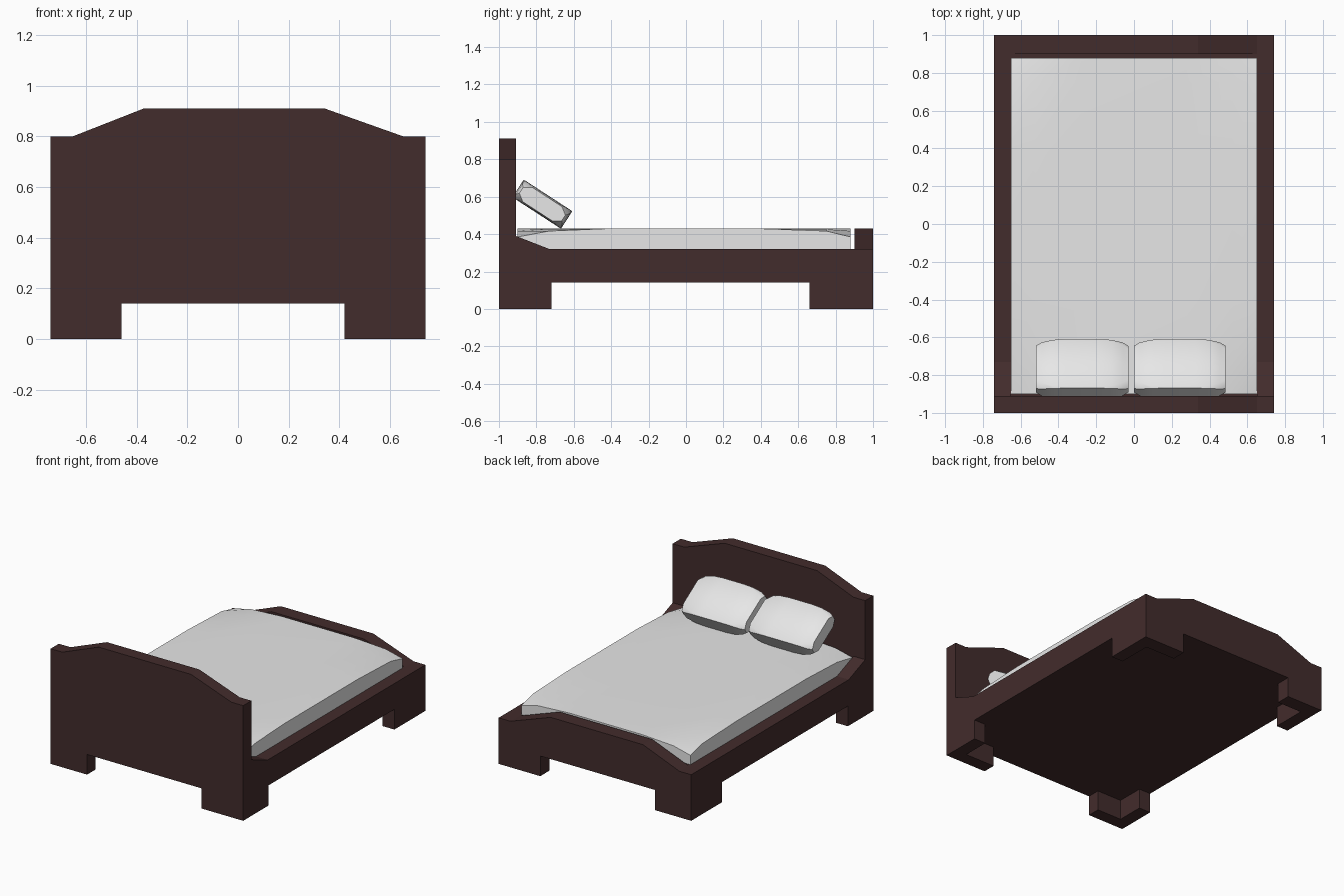
import bpy, bmesh
from math import radians
from mathutils import Matrix

cube = bpy.data.objects.get("Cube")
if cube:
    bpy.data.objects.remove(cube, do_unlink=True)


def material(name, colour):
    m = bpy.data.materials.new(name)
    m.use_nodes = True
    m.diffuse_color = (*colour, 1)
    m.node_tree.nodes["Principled BSDF"].inputs["Base Color"].default_value = (*colour, 1)
    return m


wood = material("dark_wood", (0.055, 0.025, 0.025))
linen = material("white_linen", (0.8, 0.8, 0.8))


def finish(name, bm, mat, smooth=0):
    bmesh.ops.recalc_face_normals(bm, faces=bm.faces)
    mesh = bpy.data.meshes.new(name)
    bm.to_mesh(mesh)
    bm.free()
    obj = bpy.data.objects.new(name, mesh)
    mesh.materials.append(mat)
    bpy.context.collection.objects.link(obj)
    if smooth:
        bpy.ops.object.select_all(action="DESELECT")
        obj.select_set(True)
        bpy.context.view_layer.objects.active = obj
        bpy.ops.object.shade_smooth_by_angle(angle=radians(smooth))
    return obj


def board(name, profile, axis, start, end):
    """Extrude a flat profile (u, z) along x or y."""
    bm = bmesh.new()
    place = (lambda u, z: (start, u, z)) if axis == "x" else (lambda u, z: (u, start, z))
    face = bm.faces.new([bm.verts.new(place(u, z)) for u, z in profile])
    moved = bmesh.ops.extrude_face_region(bm, geom=[face])["geom"]
    step = (end - start, 0, 0) if axis == "x" else (0, end - start, 0)
    bmesh.ops.translate(bm, vec=step, verts=[v for v in moved if isinstance(v, bmesh.types.BMVert)])
    return finish(name, bm, wood)


HALF, INNER, UNDER, RAIL = 0.74, 0.65, 0.14, 0.32

# Head and foot boards with an arched top and a notch between the legs
for name, shoulder, start, end in (("headboard", 0.8, -1, -0.91), ("footboard", RAIL, 0.9, 1)):
    peak = shoulder + 0.11
    board(name, [(-HALF, 0), (-0.46, 0), (-0.46, UNDER), (0.42, UNDER), (0.42, 0), (HALF, 0),
                 (HALF, shoulder), (INNER, shoulder), (0.34, peak), (-0.37, peak),
                 (-INNER, shoulder), (-HALF, shoulder)], "y", start, end)

# Side rails that continue the legs around each corner
rail = [(-0.91, 0), (-0.72, 0), (-0.72, UNDER), (0.66, UNDER), (0.66, 0), (0.9, 0),
        (0.9, RAIL), (-0.73, RAIL), (-0.91, 0.39)]
board("left_rail", rail, "x", INNER, HALF)
board("right_rail", rail, "x", -HALF, -INNER)

# Solid base between the rails
board("bed_base", [(-0.91, UNDER), (0.9, UNDER), (0.9, RAIL), (-0.91, RAIL)], "x", -INNER, INNER)

# Mattress: flat in the middle, drooping towards its four corners
xs = [-0.65, -0.52, -0.28, 0.28, 0.52, 0.65]
ys = [-0.9, -0.73, -0.4, 0.38, 0.75, 0.88]
droop = [1, 0.3, 0, 0, 0.3, 1]
bm = bmesh.new()
grid = [[bm.verts.new((x, y, 0.43 - 0.045 * a * b)) for y, b in zip(ys, droop)]
        for x, a in zip(xs, droop)]
for i in range(len(xs) - 1):
    for j in range(len(ys) - 1):
        bm.faces.new((grid[i][j], grid[i + 1][j], grid[i + 1][j + 1], grid[i][j + 1]))
rim = bmesh.ops.extrude_edge_only(bm, edges=[e for e in bm.edges if e.is_boundary])["geom"]
for v in rim:
    if isinstance(v, bmesh.types.BMVert):
        v.co.z = RAIL
bmesh.ops.holes_fill(bm, edges=[e for e in bm.edges if e.is_boundary])
finish("mattress", bm, linen, 30)


# Pillows: eight-sided sections that shrink and round off towards both ends
def pillow(name, x0, x1):
    bm = bmesh.new()
    loops = []
    half = (x1 - x0) / 2
    for inset, shrink, cut in ((0, 0.02, 0.04), (0.03, 0.008, 0.028), (0.09, 0.002, 0.01),
                               (0.16, 0, 0.004)):
        for side in (-1, 1):
            w, h = 0.155 - shrink, 0.056 - shrink / 2
            c, d = cut, cut * 0.7
            pts = [(w, d - h), (w, h - d), (w - c, h), (c - w, h),
                   (-w, h - d), (-w, d - h), (c - w, -h), (w - c, -h)]
            loops.append((side * (half - inset), [bm.verts.new((side * (half - inset), u, z))
                                                  for u, z in pts]))
    loops = [verts for _, verts in sorted(loops, key=lambda item: item[0])]
    for a, b in zip(loops, loops[1:]):
        for i in range(8):
            k = (i + 1) % 8
            bm.faces.new((a[i], a[k], b[k], b[i]))
    bm.faces.new(loops[0])
    bm.faces.new(loops[-1])
    turn = Matrix.Translation(((x0 + x1) / 2, -0.768, 0.56)) @ Matrix.Rotation(radians(-33), 4, "X")
    bmesh.ops.transform(bm, matrix=turn, verts=bm.verts)
    finish(name, bm, linen, 40)


pillow("right_pillow", -0.52, -0.03)
pillow("left_pillow", 0.0, 0.485)
